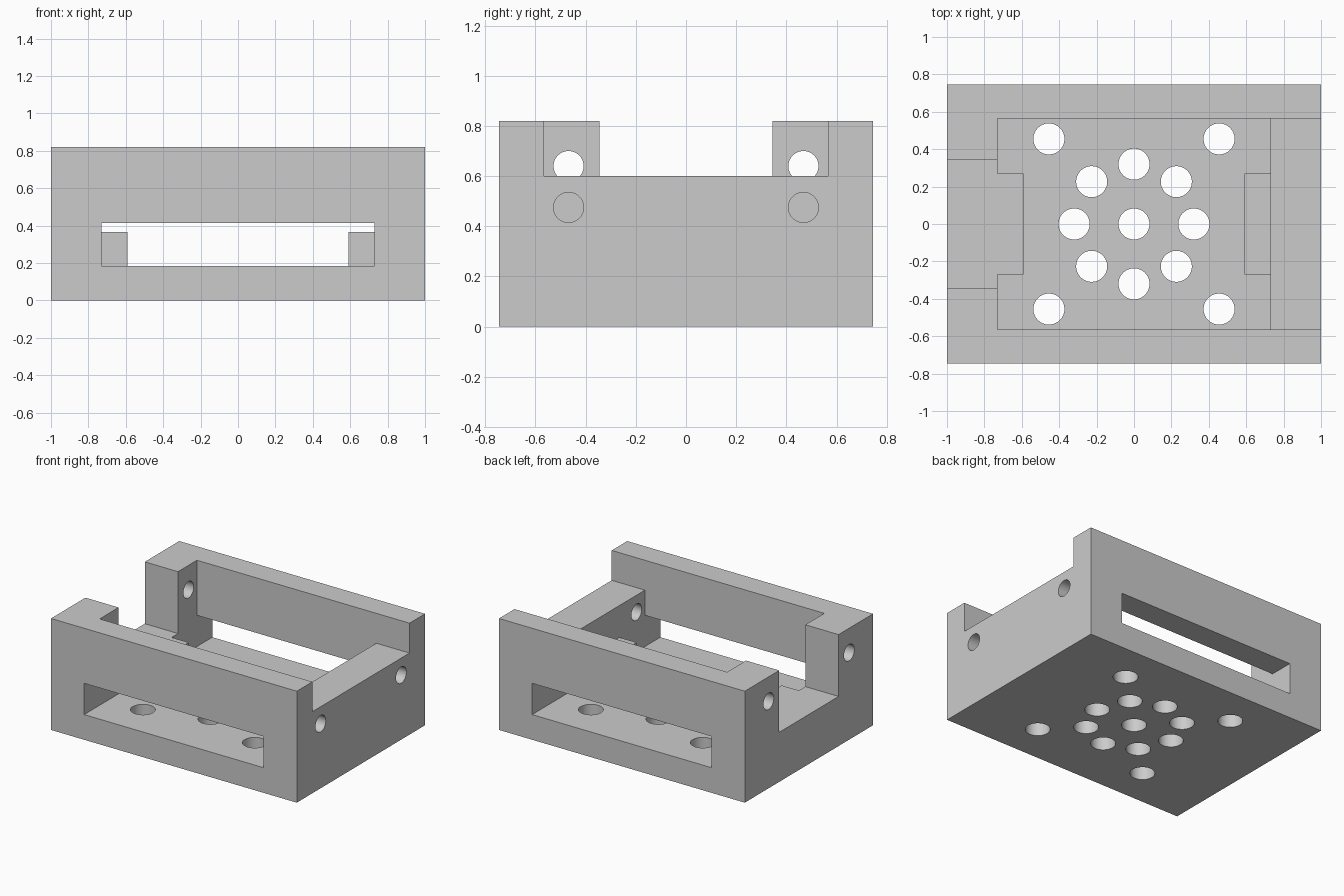
import bpy
from math import cos, sin, pi, radians
from mathutils import Vector

default_cube = bpy.data.objects.get("Cube")
if default_cube:
    bpy.data.objects.remove(default_cube, do_unlink=True)

grey = bpy.data.materials.new("plain grey")
grey.use_nodes = True
grey.diffuse_color = (0.6, 0.6, 0.6, 1)
grey.node_tree.nodes["Principled BSDF"].inputs["Base Color"].default_value = (0.6, 0.6, 0.6, 1)


def box(name, low, high):
    low, high = Vector(low), Vector(high)
    bpy.ops.mesh.primitive_cube_add(size=1, location=(low + high) / 2)
    obj = bpy.context.object
    obj.name = name
    obj.scale = high - low
    bpy.ops.object.transform_apply(location=True, rotation=True, scale=True)
    obj.data.materials.append(grey)
    return obj


def cylinder(name, centre, radius, depth, rotation=(0, 0, 0)):
    bpy.ops.mesh.primitive_cylinder_add(vertices=48, radius=radius, depth=depth,
                                        location=centre, rotation=rotation)
    obj = bpy.context.object
    obj.name = name
    obj.data.materials.append(grey)
    return obj


def combine(target, tool, operation="DIFFERENCE"):
    tool.hide_render = True
    mod = target.modifiers.new(tool.name, "BOOLEAN")
    mod.object = tool
    mod.operation = operation
    mod.solver = "EXACT"
    bpy.ops.object.select_all(action="DESELECT")
    bpy.context.view_layer.objects.active = target
    target.select_set(True)
    bpy.ops.object.modifier_apply(modifier=mod.name)
    bpy.data.objects.remove(tool, do_unlink=True)


# Main dimensions
WIDTH, DEPTH, HEIGHT = 1.0, 0.745, 0.82
IN_X, IN_Y, FLOOR = 0.73, 0.565, 0.185
LEDGE_X, LEDGE_Y, LEDGE_TOP = 0.59, 0.27, 0.365

# Outer block, hollowed from above and slotted from front to back
housing = box("housing", (-WIDTH, -DEPTH, 0), (WIDTH, DEPTH, HEIGHT))
combine(housing, box("cavity", (-IN_X, -IN_Y, FLOOR), (IN_X, IN_Y, 1)))
combine(housing, box("long_slot", (-IN_X, -1, FLOOR), (IN_X, 1, 0.415)))

# Inner ledges against the end walls
combine(housing, box("left_ledge", (LEDGE_X, -LEDGE_Y, 0.1),
                     (0.85, LEDGE_Y, LEDGE_TOP)), "UNION")
combine(housing, box("right_ledge", (-0.85, -LEDGE_Y, 0.1),
                     (-LEDGE_X, LEDGE_Y, 0.45)), "UNION")

# Lowered left wall and deep notch in the right wall
combine(housing, box("left_notch", (0.5, -IN_Y, 0.6), (1.2, IN_Y, 1)))
combine(housing, box("right_notch", (-1.2, -0.345, LEDGE_TOP), (-0.5, 0.345, 1)))

# Screw holes through the end walls
for side, height in ((1, 0.475), (-1, 0.64)):
    for y in (-0.468, 0.468):
        combine(housing, cylinder("screw_hole", (side * 0.85, y, height),
                                  0.06, 0.6, (0, pi / 2, 0)))

# Floor holes: centre, ring of eight and four corners
spots = [(0, 0)]
spots += [(0.32 * cos(i * pi / 4), 0.32 * sin(i * pi / 4)) for i in range(8)]
spots += [(x, y) for x in (-0.455, 0.455) for y in (-0.455, 0.455)]
for x, y in spots:
    combine(housing, cylinder("floor_hole", (x, y, 0.1), 0.083, 0.4))

# Crisp edges with smooth hole walls
bpy.ops.object.select_all(action="DESELECT")
housing.select_set(True)
bpy.context.view_layer.objects.active = housing
bpy.ops.object.shade_smooth_by_angle(angle=radians(30))
